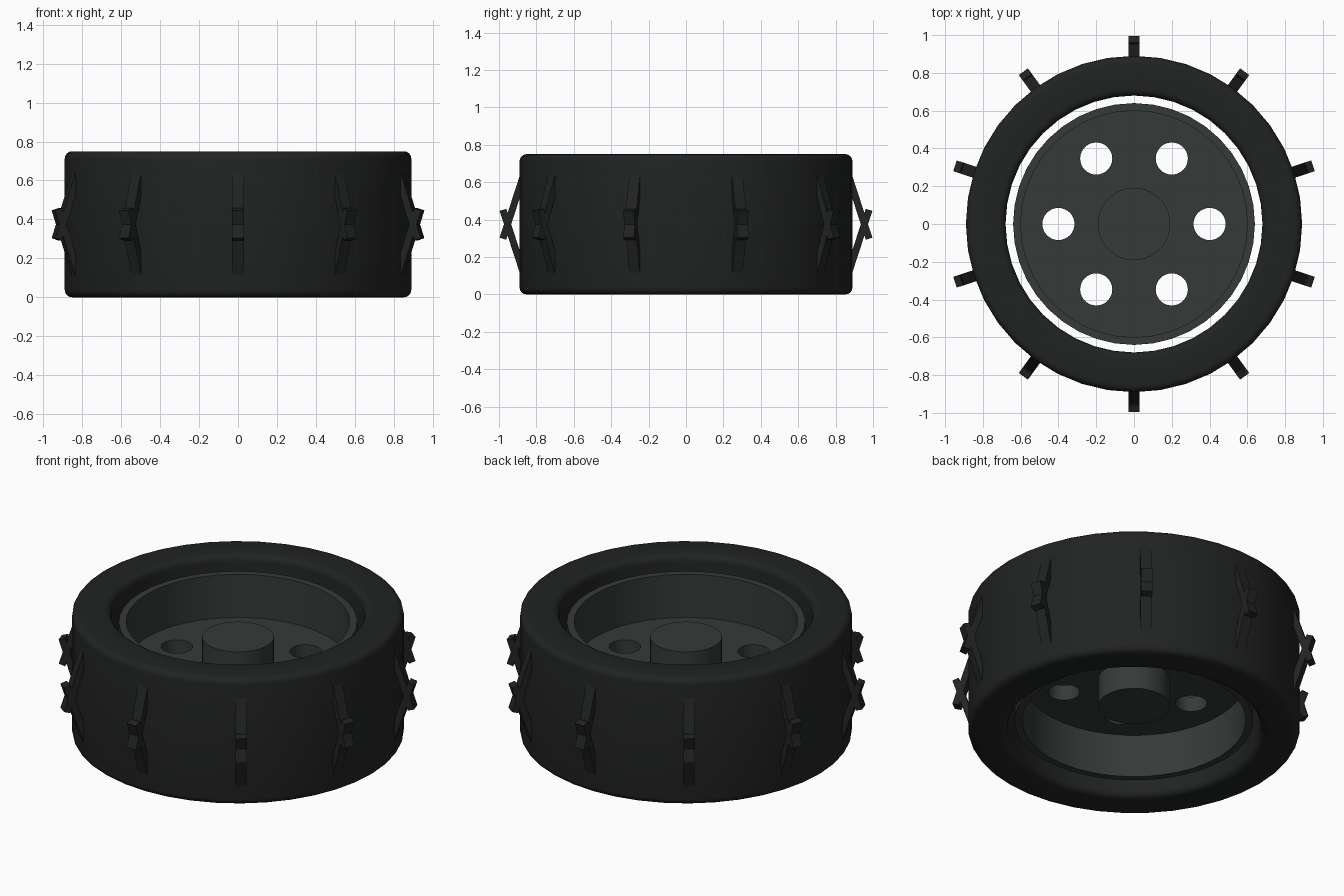
import bpy, bmesh
from math import cos, sin, pi, radians
from mathutils import Matrix, Vector

if "Cube" in bpy.data.objects:
    bpy.data.objects.remove(bpy.data.objects["Cube"])

MID = 0.375   # mid height of the wheel
SIDES = 40


def material(name, rgb):
    m = bpy.data.materials.new(name)
    m.diffuse_color = (*rgb, 1)
    m.use_nodes = True
    m.node_tree.nodes["Principled BSDF"].inputs["Base Color"].default_value = m.diffuse_color
    return m


RUBBER = material("rubber", (0.015, 0.017, 0.016))
METAL = material("dark_metal", (0.036, 0.042, 0.040))


def finish(bm, name, mat, smooth=True):
    bmesh.ops.recalc_face_normals(bm, faces=bm.faces)
    me = bpy.data.meshes.new(name)
    bm.to_mesh(me)
    bm.free()
    ob = bpy.data.objects.new(name, me)
    bpy.context.collection.objects.link(ob)
    me.materials.append(mat)
    if smooth:
        bpy.ops.object.select_all(action='DESELECT')
        bpy.context.view_layer.objects.active = ob
        ob.select_set(True)
        bpy.ops.object.shade_smooth_by_angle(angle=radians(35))
    return ob


def lathe(name, profile, mat):
    """Closed (radius, z) profile swept round the z axis."""
    bm = bmesh.new()
    rings = [[bm.verts.new((r * cos(2 * pi * i / SIDES), r * sin(2 * pi * i / SIDES), z))
              for r, z in profile] for i in range(SIDES)]
    n = len(profile)
    for i in range(SIDES):
        a, b = rings[i], rings[(i + 1) % SIDES]
        for k in range(n):
            bm.faces.new((a[k], b[k], b[(k + 1) % n], a[(k + 1) % n]))
    return finish(bm, name, mat)


def rounded_rect(r0, r1, z0, z1, rad, steps=4):
    pts = []
    corners = [(r1 - rad, z1 - rad), (r0 + rad, z1 - rad),
               (r0 + rad, z0 + rad), (r1 - rad, z0 + rad)]
    for q, (cx, cz) in enumerate(corners):
        for s in range(steps + 1):
            a = pi / 2 * (q + s / steps)
            pts.append((cx + rad * cos(a), cz + rad * sin(a)))
    return pts


def cylinder(bm, r, h, sides, loc=(0, 0, MID)):
    bmesh.ops.create_cone(bm, cap_ends=True, segments=sides, radius1=r, radius2=r,
                          depth=h, matrix=Matrix.Translation(loc))


# Tyre and rim barrel, with an open gap between them
lathe("tyre", rounded_rect(0.68, 0.89, 0, 0.75, 0.038), RUBBER)
lathe("rim_barrel", [(0.64, 0.075), (0.64, 0.675), (0.60, 0.675), (0.60, 0.075)], METAL)

# Wheel disc with six round holes
bm = bmesh.new()
cylinder(bm, 0.61, 0.09, SIDES)
disc = finish(bm, "wheel_disc", METAL, smooth=False)
bm = bmesh.new()
for i in range(6):
    a = i * pi / 3
    cylinder(bm, 0.085, 0.4, 32, (0.4 * cos(a), 0.4 * sin(a), MID))
cutter = finish(bm, "hole_cutter", METAL, smooth=False)
cutter.hide_render = True
mod = disc.modifiers.new("holes", 'BOOLEAN')
mod.operation, mod.solver, mod.object = 'DIFFERENCE', 'EXACT', cutter
bpy.ops.object.select_all(action='DESELECT')
bpy.context.view_layer.objects.active = disc
disc.select_set(True)
bpy.ops.object.modifier_apply(modifier="holes")
bpy.ops.object.shade_smooth_by_angle(angle=radians(35))
bpy.data.objects.remove(cutter)

# Hub
bm = bmesh.new()
cylinder(bm, 0.192, 0.42, SIDES)
finish(bm, "hub", METAL)

# Tread cleats: pairs of slanted bars crossing outside the tyre
bm = bmesh.new()
tilt, thick, width, length = radians(18), 0.037, 0.06, 0.42
for i in range(10):
    turn = Matrix.Rotation(pi / 2 + i * pi / 5, 4, 'Z')
    for s in (1, -1):
        end = Vector((0.979, 0, MID + s * 0.077))         # outer tip of the bar
        axis = Vector((sin(tilt), 0, s * cos(tilt)))
        place = (Matrix.Translation(end - axis * length / 2)
                 @ Matrix.Rotation(s * tilt, 4, 'Y')
                 @ Matrix.Diagonal((thick, width, length, 1)))
        bmesh.ops.create_cube(bm, size=1, matrix=turn @ place)
finish(bm, "tread_cleats", RUBBER, smooth=False)
